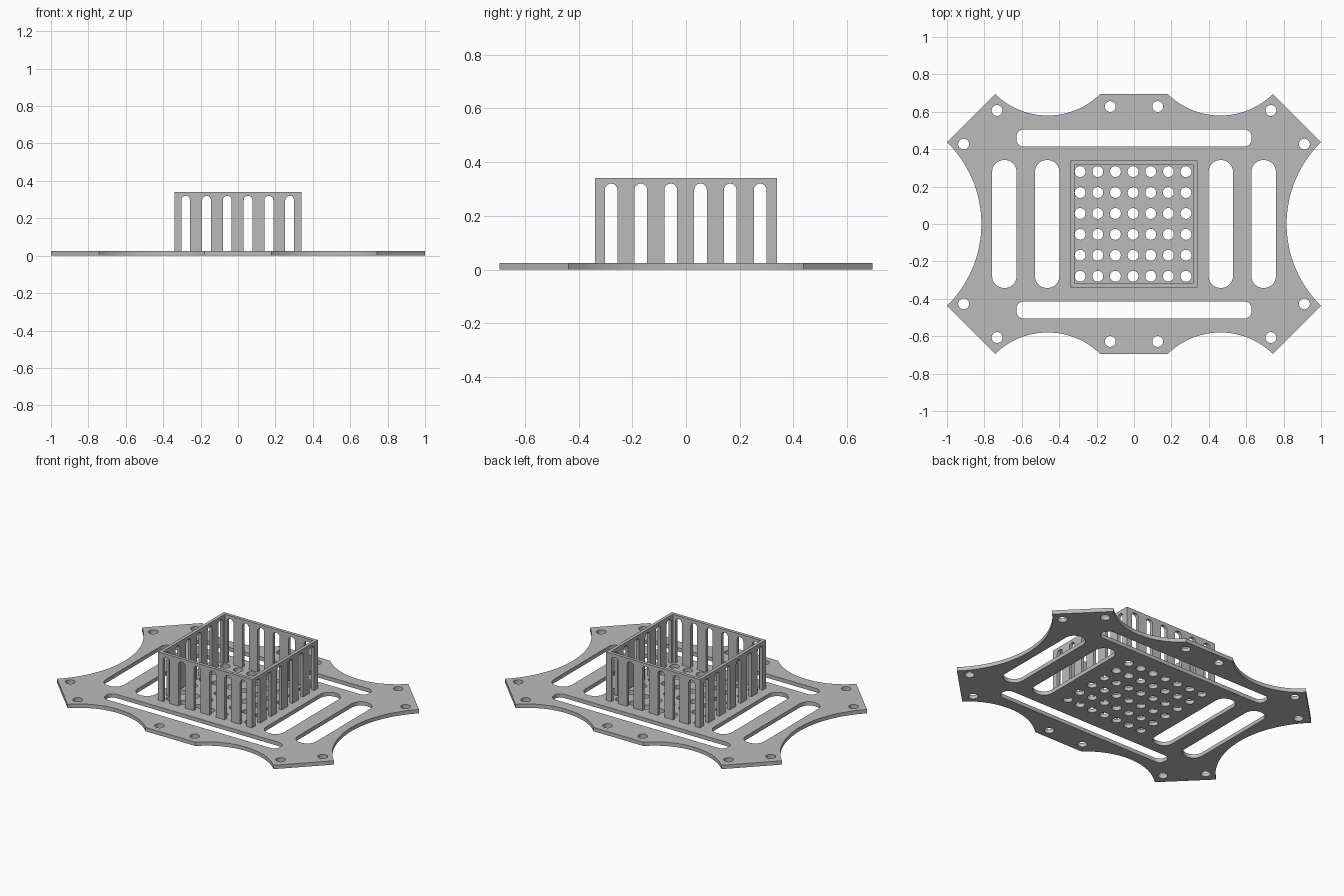
import bpy, bmesh
from math import sin, cos, pi, radians, atan2, hypot
from mathutils import Matrix

cube = bpy.data.objects.get("Cube")
if cube:
    bpy.data.objects.remove(cube, do_unlink=True)

grey = bpy.data.materials.new("grey")
grey.use_nodes = True
colour = (0.5, 0.5, 0.5, 1)
grey.diffuse_color = colour
grey.node_tree.nodes["Principled BSDF"].inputs["Base Color"].default_value = colour

PLATE = 0.025   # plate thickness
TOP = 0.34      # basket rim height
HALF = 0.339    # basket half width
WALL = 0.021    # basket wall thickness


def arc(cx, cy, r, a0, a1, n):
    return [(cx + r * cos(a0 + (a1 - a0) * i / n), cy + r * sin(a0 + (a1 - a0) * i / n))
            for i in range(n + 1)]


def circle(cx, cy, r):
    return arc(cx, cy, r, 0, 2 * pi, 32)[:-1]


def rounded_slot(cx, cy, w, h, r):
    pts = []
    for k, (sx, sy) in enumerate([(1, 1), (-1, 1), (-1, -1), (1, -1)]):
        pts += arc(cx + sx * (w / 2 - r), cy + sy * (h / 2 - r), r, k * pi / 2, (k + 1) * pi / 2, 10)
    return pts


def scallop(half_chord, depth, n=32):
    """Arc as (along, inward) pairs, running from +half_chord to -half_chord."""
    r = (half_chord ** 2 + depth ** 2) / (2 * depth)
    a = atan2(half_chord, r - depth)
    return [(r * sin(a - 2 * a * i / n), r * cos(a - 2 * a * i / n) - (r - depth))
            for i in range(n + 1)]


def extrude_profile(name, loops, thickness, matrix):
    """Fill the outer loop minus its holes, and give it thickness."""
    curve = bpy.data.curves.new(name, "CURVE")
    curve.dimensions = "2D"
    curve.fill_mode = "BOTH"
    curve.extrude = thickness / 2
    for loop in loops:
        spline = curve.splines.new("POLY")
        spline.points.add(len(loop) - 1)
        for p, (x, y) in zip(spline.points, loop):
            p.co = (x, y, 0, 1)
        spline.use_cyclic_u = True
    temp = bpy.data.objects.new(name + "_profile", curve)
    bpy.context.collection.objects.link(temp)
    graph = bpy.context.evaluated_depsgraph_get()
    mesh = bpy.data.meshes.new_from_object(temp.evaluated_get(graph))
    bpy.data.objects.remove(temp, do_unlink=True)
    bm = bmesh.new()
    bm.from_mesh(mesh)
    bmesh.ops.remove_doubles(bm, verts=bm.verts, dist=0.0001)
    bmesh.ops.transform(bm, matrix=matrix, verts=bm.verts)
    bmesh.ops.recalc_face_normals(bm, faces=bm.faces)
    bm.to_mesh(mesh)
    bm.free()
    mesh.name = name
    mesh.materials.clear()
    mesh.materials.append(grey)
    obj = bpy.data.objects.new(name, mesh)
    bpy.context.collection.objects.link(obj)
    bpy.ops.object.select_all(action="DESELECT")
    obj.select_set(True)
    bpy.context.view_layer.objects.active = obj
    bpy.ops.object.shade_smooth_by_angle(angle=radians(30))
    return obj


# Base plate outline: scalloped edges between tabs and corner ears
TAB, EAR_X, EDGE_Y, EAR_Y = 0.18, 0.743, 0.695, 0.438
mid, half = (TAB + EAR_X) / 2, (EAR_X - TAB) / 2
front_back = [(mid + u, EDGE_Y - v) for u, v in scallop(half, 0.115)]
side = [(1 - v, -u) for u, v in scallop(EAR_Y, 0.184)]
top_edge = front_back + [(-x, y) for x, y in reversed(front_back)]
left_edge = [(-x, -y) for x, y in side]
outline = side + top_edge + left_edge + [(-x, -y) for x, y in top_edge]

# Plate openings
holes = []
for s in (-1, 1):
    holes.append(rounded_slot(0, s * 0.46, 1.258, 0.093, 0.042))
    for cx in (0.464, 0.693):
        holes.append(rounded_slot(s * cx, 0, 0.131, 0.684, 0.064))
    for t in (-1, 1):
        for x, y in [(0.127, 0.628), (0.732, 0.607), (0.911, 0.427)]:
            holes.append(circle(s * x, t * y, 0.029))
# Drain holes under the basket
for i in range(7):
    for j in range(6):
        holes.append(circle(-0.288 + i * 0.0943, -0.279 + j * 0.1118, 0.029))
extrude_profile("base_plate", [outline] + holes, PLATE, Matrix.Translation((0, 0, PLATE / 2)))


def slotted_wall(half_width):
    """Comb profile: six arched slots open at the bottom."""
    pts = [(half_width, TOP), (-half_width, TOP), (-half_width, PLATE)]
    r = 0.0235
    for i in range(6):
        cx = -0.279 + i * 0.111
        pts += [(cx - r, PLATE)] + arc(cx, 0.32 - r, r, pi, 0, 16) + [(cx + r, PLATE)]
    return pts + [(half_width, PLATE)]


# Basket walls
upright = Matrix.Rotation(pi / 2, 4, "X")
turned = Matrix.Rotation(pi / 2, 4, "Z")
offset = HALF - WALL / 2
for name, s in (("front", -1), ("back", 1)):
    extrude_profile(name + "_wall", [slotted_wall(HALF)], WALL,
                    Matrix.Translation((0, s * offset, 0)) @ upright)
for name, s in (("right", -1), ("left", 1)):
    extrude_profile(name + "_wall", [slotted_wall(HALF - WALL)], WALL,
                    Matrix.Translation((s * offset, 0, 0)) @ turned @ upright)
